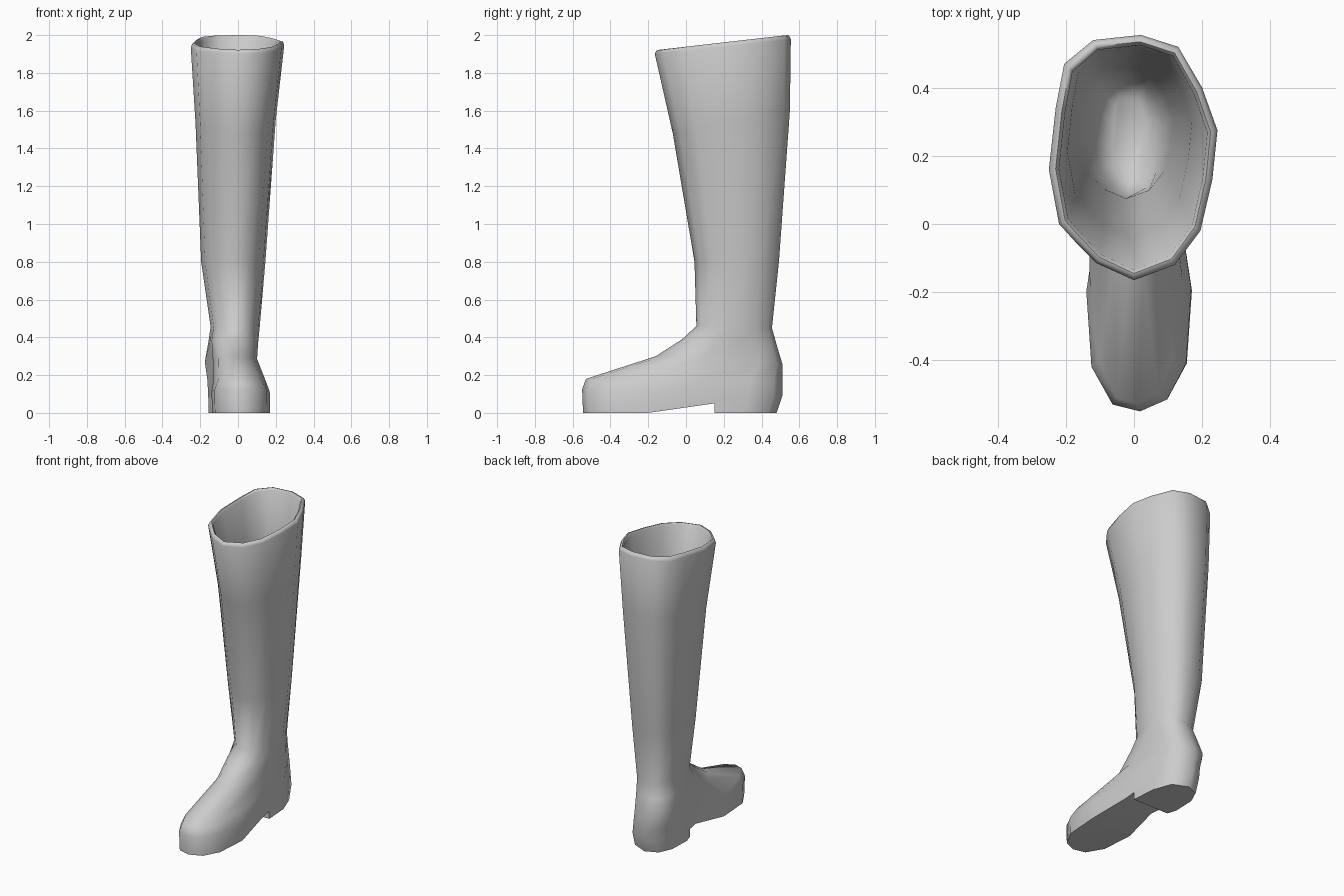
import bpy
import bmesh
import math

default = bpy.data.objects.get("Cube")
if default:
    bpy.data.objects.remove(default, do_unlink=True)

leather = bpy.data.materials.new("grey_leather")
leather.use_nodes = True
colour = (0.6, 0.6, 0.6, 1.0)
leather.diffuse_color = colour
leather.node_tree.nodes["Principled BSDF"].inputs["Base Color"].default_value = colour

# Plan outlines, counter-clockwise from the front
RIM_PLAN = [(0, -.165), (.12, -.12), (.195, -.02), (.23, .13), (.245, .275),
            (.2, .4), (.13, .52), (.02, .555), (-.12, .54), (-.205, .47),
            (-.23, .34), (-.25, .16), (-.22, 0), (-.17, -.055), (-.11, -.115)]
FOOT_PLAN = [(.02, -.55), (.1, -.515), (.155, -.41), (.17, -.19), (.13, .08),
             (.115, .33), (.07, .46), (-.03, .505), (-.11, .47), (-.15, .38),
             (-.155, .23), (-.1, .05), (-.137, -.2), (-.122, -.42), (-.06, -.53)]

# Sections: front y, front z, back y, back z, min x, max x, foot blend, toe pinch
RIM = (-.165, 1.9, .555, 1.978, -.25, .245, 0, 0)
SHAFT = [
    (-.07, 1.48, .55, 1.6, -.225, .2, 0, 0),
    (.045, .8, .492, .8, -.195, .145, 0, 0),
    (.055, .46, .455, .45, -.145, .115, 0, 0),
]
FOOT = [
    (-.02, .39, .48, .36, -.168, .12, .3, .15),
    (-.16, .3, .51, .26, -.185, .13, .7, .45),
    (-.53, .18, .51, .17, -.165, .16, 1, .25),
    (-.55, .125, .51, .09, -.158, .168, 1, 0),
    (-.545, 0, .48, 0, -.155, .17, 1, 0),
]


def normalise(plan):
    xs, ys = zip(*plan)
    return [((x - min(xs)) / (max(xs) - min(xs)),
             (y - min(ys)) / (max(ys) - min(ys))) for x, y in plan]


RIM_UNIT, FOOT_UNIT = normalise(RIM_PLAN), normalise(FOOT_PLAN)


def add_ring(bm, section, inset=0.0, lift=0.0):
    """Add one tilted section, optionally shrunk and raised."""
    fy, fz, by, bz, x0, x1, blend, pinch = section
    fy, by, x0, x1 = fy + inset, by - inset, x0 + inset, x1 - inset
    ring = []
    for (ru, rv), (fu, fv) in zip(RIM_UNIT, FOOT_UNIT):
        u = ru + (fu - ru) * blend
        v = rv + (fv - rv) * blend
        u = .54 + (u - .54) * (1 - pinch * (1 - v) ** 2)
        ring.append(bm.verts.new((x0 + (x1 - x0) * u, fy + (by - fy) * v,
                                  fz + (bz - fz) * v + lift)))
    return ring


def make_object(name, bm):
    bmesh.ops.recalc_face_normals(bm, faces=bm.faces)
    mesh = bpy.data.meshes.new(name)
    bm.to_mesh(mesh)
    bm.free()
    mesh.materials.append(leather)
    obj = bpy.data.objects.new(name, mesh)
    bpy.context.collection.objects.link(obj)
    return obj


# Boot: sole up the outside, over the rounded rim, and down the lining
bm = bmesh.new()
rings = [add_ring(bm, s) for s in reversed(SHAFT + FOOT)]
for inset, lift in ((0, 0), (.008, .018), (.02, .022), (.03, .01)):
    rings.append(add_ring(bm, RIM, inset, lift))
rings += [add_ring(bm, s, .03) for s in SHAFT]
rings.append(add_ring(bm, SHAFT[-1], .08, -.05))
for low, high in zip(rings, rings[1:]):
    for i in range(len(low)):
        j = (i + 1) % len(low)
        bm.faces.new((low[i], low[j], high[j], high[i]))
bm.faces.new(rings[0])
bm.faces.new(rings[-1])
boot = make_object("boot", bm)

# Arch under the foot, leaving the step of the heel
bm = bmesh.new()
wedge = [bm.verts.new((-.4, y, z)) for y, z in
         ((-.25, -.007), (.15, .05), (.15, -.1), (-.25, -.1))]
face = bm.faces.new(wedge)
side = bmesh.ops.extrude_face_region(bm, geom=[face])["geom"]
bmesh.ops.translate(bm, vec=(.8, 0, 0),
                    verts=[v for v in side if isinstance(v, bmesh.types.BMVert)])
cutter = make_object("arch_cutter", bm)
cutter.hide_render = True
cut = boot.modifiers.new("arch", 'BOOLEAN')
cut.operation = 'DIFFERENCE'
cut.solver = 'EXACT'
cut.object = cutter

bpy.ops.object.select_all(action='DESELECT')
boot.select_set(True)
bpy.context.view_layer.objects.active = boot
bpy.ops.object.modifier_apply(modifier=cut.name)
bpy.data.objects.remove(cutter, do_unlink=True)
bpy.ops.object.shade_smooth_by_angle(angle=math.radians(68))
